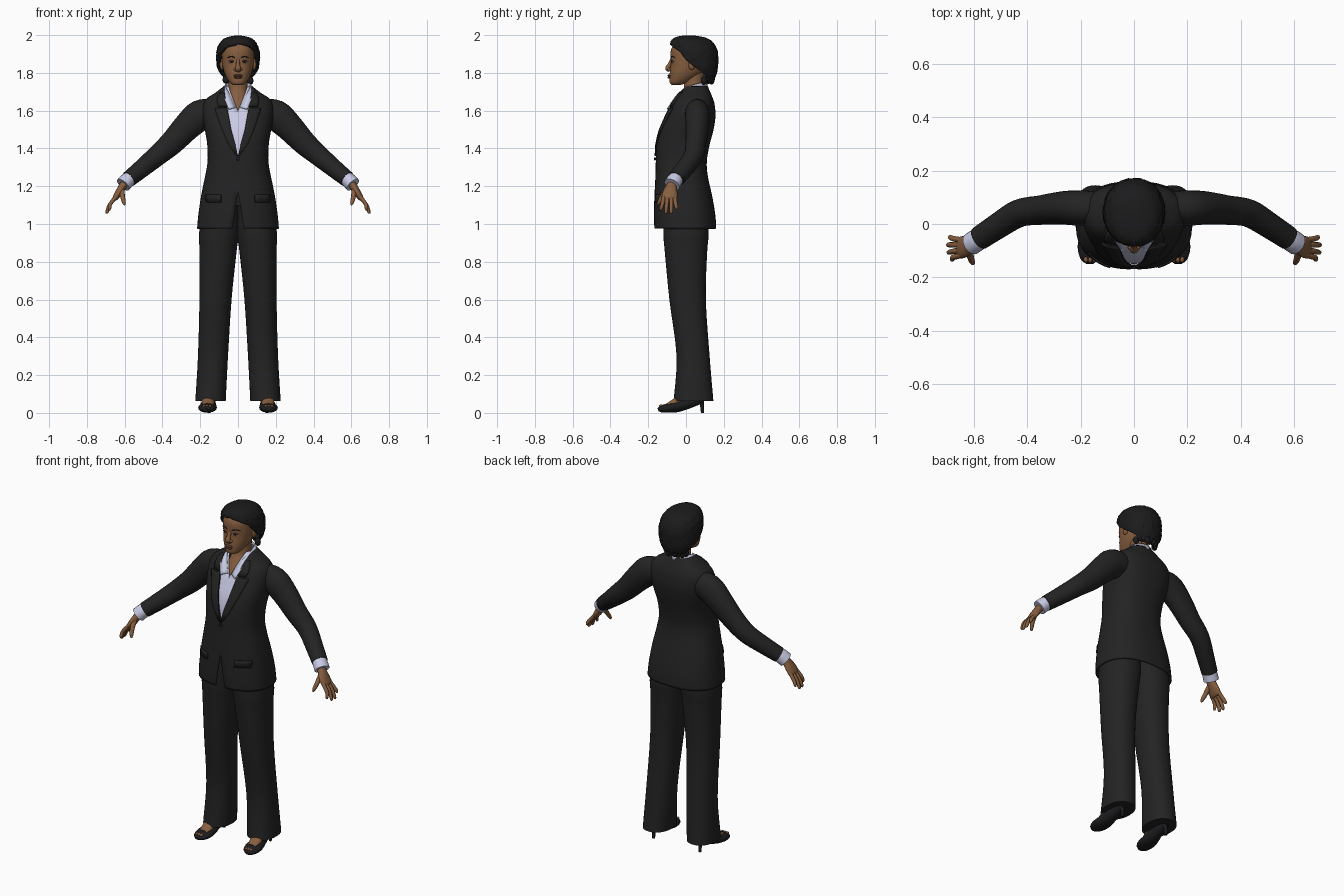
import bpy, bmesh, math, random
from mathutils import Vector

random.seed(4)


def material(name, rgb):
    m = bpy.data.materials.new(name)
    m.diffuse_color = (*rgb, 1)
    return m


SUIT = material("charcoal_cloth", (0.017, 0.017, 0.017))
SHIRT = material("pale_shirt", (0.58, 0.6, 0.78))
SKIN = material("brown_skin", (0.24, 0.112, 0.05))
HAIR = material("black_hair", (0.011, 0.011, 0.012))
SHOE = material("black_leather", (0.012, 0.012, 0.014))
LIPS = material("lip", (0.14, 0.05, 0.035))
EYE = material("eye_white", (0.45, 0.42, 0.4))


def finish(name, bm, mat, mirror=False, thick=0):
    bmesh.ops.remove_doubles(bm, verts=bm.verts, dist=1e-5)
    if not thick:
        bmesh.ops.recalc_face_normals(bm, faces=bm.faces)
    me = bpy.data.meshes.new(name)
    bm.to_mesh(me)
    bm.free()
    me.materials.append(mat)
    ob = bpy.data.objects.new(name, me)
    bpy.context.collection.objects.link(ob)
    if mirror:
        ob.modifiers.new("mirror", 'MIRROR')
    if thick:
        s = ob.modifiers.new("thickness", 'SOLIDIFY')
        s.thickness = thick
    return ob


def spline(rows, sub=4):
    """Smooth curve through rows of numbers."""
    out = []
    for i in range(len(rows) - 1):
        p0, p1, p2, p3 = (rows[max(0, min(len(rows) - 1, i + k))] for k in (-1, 0, 1, 2))
        for s in range(sub):
            t = s / sub
            out.append([0.5 * (2*b + (c - a)*t + (2*a - 5*b + 4*c - d)*t*t + (3*b - a - 3*c + d)*t**3)
                        for a, b, c, d in zip(p0, p1, p2, p3)])
    return out + [list(rows[-1])]


def table(pairs, z):
    """Straight-line lookup."""
    if z <= pairs[0][0]:
        return pairs[0][1]
    for (a, u), (b, v) in zip(pairs, pairs[1:]):
        if z <= b:
            return u + (v - u) * (z - a) / (b - a)
    return pairs[-1][1]


def grid(bm, rings):
    vs = [[bm.verts.new(p) for p in r] for r in rings]
    for a, b in zip(vs, vs[1:]):
        for j in range(len(a) - 1):
            bm.faces.new((a[j], a[j + 1], b[j + 1], b[j]))
    return vs


def loft(name, rows, mat, n=2.0, gap=None, cols=40, caps=(0, 0), sub=4, jitter=0, **kw):
    """Upright shell; rows are z, centre x, half width, front y, back y; gap leaves the front open."""
    rings = []
    for z, cx, hw, yf, yb in spline(rows, sub):
        a0 = gap(z, hw) if gap else 0
        ring = []
        for j in range(cols + 1):
            a = a0 + (2 * math.pi - 2 * a0) * j / cols
            s, c = math.sin(a), -math.cos(a)
            k = 1 + (random.uniform(-jitter, jitter) if 0 < j < cols else 0)
            x = hw * k * math.copysign(abs(s) ** (2 / n), s)
            y = (yf + yb) / 2 + k * (yb - yf) / 2 * math.copysign(abs(c) ** (2 / n), c)
            ring.append((cx + x, y, z))
        rings.append(ring)
    bm = bmesh.new()
    vs = grid(bm, rings)
    for use, r in zip(caps, (vs[0][::-1], vs[-1])):
        if use:
            bm.faces.new(r[:-1])
    return finish(name, bm, mat, **kw)


def tube(name, pts, mat, side=(0, 1, 0), seg=20, sub=4, mirror=True):
    """Limb along a path; points are x, y, z, radius along side, other radius."""
    rows = spline(pts, sub)
    pos = [Vector(r[:3]) for r in rows]
    rings = []
    for i, r in enumerate(rows):
        t = (pos[min(i + 1, len(pos) - 1)] - pos[max(i - 1, 0)]).normalized()
        u = Vector(side)
        u = (u - t * u.dot(t)).normalized()
        w = t.cross(u)
        rings.append([pos[i] + u * r[3] * math.cos(2*math.pi*j/seg) + w * r[4] * math.sin(2*math.pi*j/seg)
                      for j in range(seg + 1)])
    bm = bmesh.new()
    vs = grid(bm, rings)
    bm.faces.new(vs[0][:-1])
    bm.faces.new(vs[-1][:-1])
    return finish(name, bm, mat, mirror=mirror)


def ball(name, loc, size, mat, mirror=True):
    bm = bmesh.new()
    bmesh.ops.create_uvsphere(bm, u_segments=16, v_segments=10, radius=1)
    for v in bm.verts:
        v.co = Vector(loc) + Vector(a * b for a, b in zip(v.co, size))
    return finish(name, bm, mat, mirror=mirror)


# jacket body, open in a V above the button and slightly below it
N = 2.4
TORSO = [(.975, 0, .217, -.168, .16), (1.05, 0, .21, -.17, .155), (1.15, 0, .195, -.167, .138),
         (1.25, 0, .175, -.162, .116), (1.33, 0, .161, -.16, .11), (1.42, 0, .163, -.156, .125),
         (1.50, 0, .176, -.138, .146), (1.57, 0, .188, -.108, .156), (1.63, 0, .185, -.08, .152),
         (1.665, 0, .165, -.062, .142), (1.695, 0, .12, -.045, .13), (1.73, 0, .075, -.02, .112)]
OPEN = [(.97, .032), (1.17, .0), (1.36, .0), (1.5, .037), (1.6, .055), (1.7, .072), (1.73, .074)]


def opening(pairs):
    return lambda z, hw: math.asin(min(1, table(pairs, z) / hw) ** (N / 2))


loft("jacket", TORSO, SUIT, N, opening(OPEN), 56, thick=.007)

# shirt with open neck, and the chest and neck beneath it
shirt_rows = [(z, 0, w - .013, f + .011, b - .012) for z, _, w, f, b in TORSO[4:]]
loft("shirt", shirt_rows, SHIRT, N, opening([(1.6, 0), (1.7, .04), (1.73, .05)]), 48, thick=.004)
loft("neck", [(1.52, 0, .1, -.105, .1), (1.62, 0, .08, -.062, .1), (1.68, 0, .058, -.03, .095),
              (1.72, 0, .05, -.012, .09), (1.82, 0, .052, -.005, .1)], SKIN, caps=(1, 1))


def front(z, x):
    rows = spline(TORSO)
    hw, yf, yb = (table([(r[0], r[k]) for r in rows], z) for k in (2, 3, 4))
    return (yf + yb) / 2 - (yb - yf) / 2 * (1 - (abs(x) / hw) ** N) ** (1 / N)


def front_plate(name, rows, mat, lift=.007):
    """Plate over the jacket front; rows are z, inner x, outer x."""
    bm = bmesh.new()
    grid(bm, [[(a + (b - a) * k / 4, front(z, a + (b - a) * k / 4) - lift, z) for k in range(5)]
              for z, a, b in rows])
    return finish(name, bm, mat, mirror=True, thick=.006)


# lapels, pocket flaps and button
front_plate("lapel", [(1.36, 0, .008), (1.42, .014, .05), (1.46, .025, .068), (1.5, .036, .085),
                      (1.55, .045, .103), (1.6, .054, .12), (1.615, .057, .122)], SUIT)
front_plate("collar_flap", [(1.622, .058, .105), (1.65, .063, .112), (1.675, .068, .108),
                            (1.7, .072, .095)], SUIT)
front_plate("pocket_flap", [(1.115, .09, .17), (1.14, .09, .172), (1.155, .09, .172)], SUIT)
ball("jacket_button", (0, -.164, 1.345), (.009, .005, .009), SHOE, False)

# shirt collar
TOP = [(0, .1, 1.75), (.05, .08, 1.745), (.064, .025, 1.73), (.05, -.03, 1.695), (.012, -.074, 1.615)]
LOW = [(0, .116, 1.715), (.062, .09, 1.71), (.082, .03, 1.70), (.078, -.045, 1.675), (.05, -.098, 1.605)]
bm = bmesh.new()
grid(bm, [spline(LOW), spline(TOP)])
finish("shirt_collar", bm, SHIRT, mirror=True, thick=.006)

# sleeves, cuffs and hands
tube("sleeve", [(.12, .06, 1.59, .06, .07), (.2, .06, 1.575, .066, .082), (.27, .06, 1.515, .062, .074),
                (.35, .052, 1.43, .055, .064), (.43, .04, 1.36, .052, .055),
                (.51, -.008, 1.293, .048, .048), (.578, -.053, 1.238, .045, .043)], SUIT)
tube("shirt_cuff", [(.56, -.042, 1.252, .038, .036), (.585, -.059, 1.232, .042, .04),
                    (.608, -.074, 1.208, .043, .041)], SHIRT)
tube("palm", [(.59, -.062, 1.228, .026, .022), (.61, -.077, 1.2, .028, .021), (.632, -.085, 1.165, .04, .019),
              (.65, -.088, 1.137, .04, .015), (.655, -.088, 1.128, .03, .009)], SKIN)
for i, (y0, y1, x1, z1) in enumerate([(-.117, -.132, .68, 1.072), (-.098, -.106, .692, 1.056),
                                      (-.078, -.078, .694, 1.056), (-.06, -.05, .687, 1.078)]):
    tube("finger_%d" % (i + 1), [(.645, y0, 1.145, .011, .011), (.675, (y0 + y1) / 2, 1.108, .0105, .0105),
                                 (x1, y1, z1 + .01, .009, .009), (x1, y1, z1, .004, .004)], SKIN, seg=10)
tube("thumb", [(.615, -.09, 1.19, .014, .014), (.612, -.122, 1.15, .013, .013),
               (.604, -.143, 1.115, .01, .01), (.6, -.149, 1.1, .004, .004)], SKIN, side=(1, 0, 0), seg=10)

# trouser legs: z, inner x, outer x, front y, back y
LEG = [(.063, .065, .226, -.066, .145), (.3, .053, .212, -.05, .125), (.6, .034, .204, -.088, .105),
       (.85, .008, .204, -.112, .112), (.95, -.004, .206, -.12, .12), (1.1, -.004, .19, -.12, .115)]
loft("trouser_leg", [(z, (a + b) / 2, (b - a) / 2, f, k) for z, a, b, f, k in LEG],
     SUIT, 2.2, caps=(1, 1), mirror=True)

# high-heeled shoes and feet
X = (1, 0, 0)
tube("shoe", [(.165, -.148, .016, .014, .008), (.165, -.13, .021, .036, .019), (.162, -.09, .026, .049, .025),
              (.158, -.045, .034, .045, .03), (.155, .01, .055, .036, .033), (.153, .06, .075, .032, .033),
              (.153, .094, .08, .018, .025)], SHOE, side=X)
tube("shoe_heel", [(.153, .078, .075, .024, .02), (.153, .084, .045, .011, .011), (.153, .087, 0, .008, .008)],
     SHOE, side=X, seg=12)
tube("foot", [(.16, -.098, .04, .026, .012), (.158, -.06, .055, .034, .02), (.156, -.02, .078, .034, .032),
              (.155, .03, .12, .034, .04)], SKIN, side=X)
for i in range(3):
    ball("toe_%d" % (i + 1), (.148 + .016 * i, -.132, .036), (.008, .012, .008), SKIN)

# head
loft("head", [(1.736, 0, .022, -.074, -.03), (1.745, 0, .04, -.085, 0), (1.77, 0, .058, -.087, .05),
              (1.80, 0, .072, -.086, .09), (1.84, 0, .082, -.081, .12), (1.88, 0, .086, -.081, .135),
              (1.92, 0, .085, -.08, .135), (1.955, 0, .07, -.062, .11), (1.975, 0, .04, -.03, .07)],
     SKIN, 2.15, caps=(1, 1))

# face
tube("nose", [(0, -.076, 1.87, .009, .008), (0, -.087, 1.845, .01, .01), (0, -.097, 1.824, .015, .013),
              (0, -.089, 1.808, .013, .006)], SKIN, side=X, seg=14, mirror=False)
ball("nostril_wing", (.014, -.087, 1.818), (.009, .011, .008), SKIN)
ball("upper_lip", (0, -.086, 1.786), (.024, .012, .006), LIPS, False)
ball("lower_lip", (0, -.086, 1.776), (.021, .012, .007), LIPS, False)
ball("eyeball", (.034, -.066, 1.857), (.014, .0105, .006), EYE)
ball("iris", (.034, -.0735, 1.857), (.0055, .0045, .0055), HAIR)
tube("eyelid", [(.019, -.076, 1.859, .002, .003), (.034, -.076, 1.865, .004, .004),
                (.05, -.067, 1.859, .002, .003)], LIPS, seg=8)
tube("eyebrow", [(.016, -.08, 1.879, .002, .003), (.036, -.074, 1.887, .002, .003),
                 (.058, -.06, 1.88, .002, .002)], HAIR, seg=8)
ball("ear", (.086, .03, 1.845), (.011, .018, .03), SKIN)

# short hair framing the face
HAIRLINE = [(1.745, 135), (1.79, 108), (1.83, 85), (1.87, 68), (1.915, 55), (1.94, 30), (1.953, 0)]
loft("hair", [(1.745, 0, .06, .03, .135), (1.78, 0, .088, -.01, .156), (1.82, 0, .107, -.045, .167),
              (1.86, 0, .114, -.07, .17), (1.9, 0, .115, -.083, .17), (1.94, 0, .107, -.086, .157),
              (1.97, 0, .088, -.079, .135), (1.988, 0, .06, -.058, .1), (1.997, 0, .02, -.02, .05)],
     HAIR, 2.1, lambda z, hw: math.radians(table(HAIRLINE, z)), 48, (0, 1), jitter=.025, thick=.018)
for i in range(9):
    a = math.radians(-64 + 16 * i)
    ball("nape_curl_%d" % (i + 1), (.072 * math.sin(a), .06 + .078 * math.cos(a), 1.765 + random.uniform(-.01, .01)),
         (.017, .016, .022), HAIR, False)

bpy.ops.object.select_all(action='SELECT')
bpy.context.view_layer.objects.active = bpy.data.objects["jacket"]
bpy.ops.object.shade_smooth_by_angle(angle=math.radians(50))
